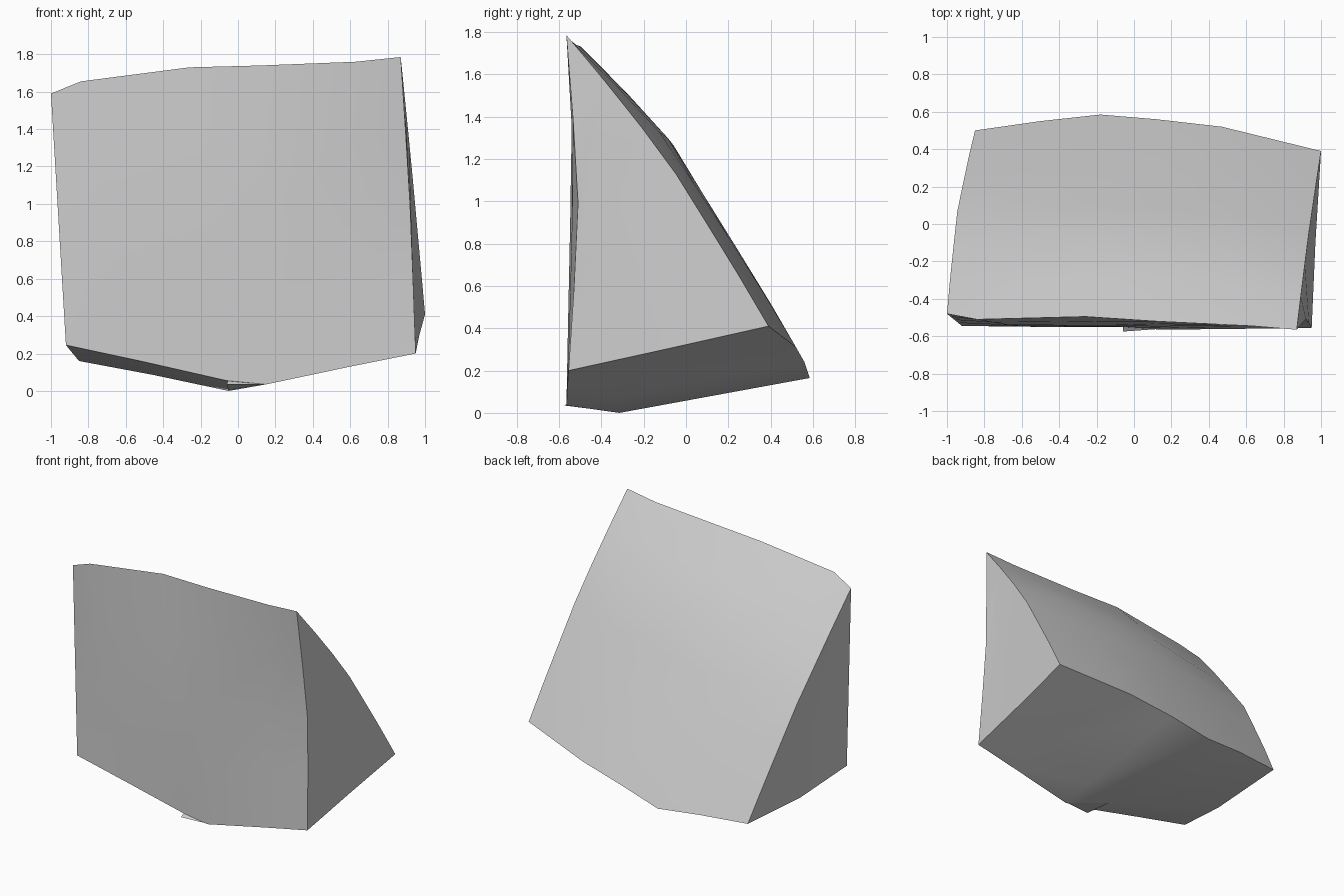
import bpy
import bmesh
import math
from mathutils import Vector

# Remove only the default cube
default_cube = bpy.data.objects.get("Cube")
if default_cube:
    bpy.data.objects.remove(default_cube, do_unlink=True)


def make_material(name, colour):
    """One plain material, the same in viewport and render."""
    material = bpy.data.materials.new(name)
    material.use_nodes = True
    material.diffuse_color = colour
    shader = material.node_tree.nodes["Principled BSDF"]
    shader.inputs["Base Color"].default_value = colour
    return material


def span(start, end, steps, bow, peak):
    """Points strictly between two ends, pushed out by a vector into
    a softened ridge that is highest at the peak fraction."""
    inner = []
    for i in range(1, steps):
        t = i / steps
        height = min(t / peak, (1 - t) / (1 - peak)) ** .8
        inner.append(start.lerp(end, t) + bow * height)
    return inner


def finish_object(name, bm, material):
    """Turn a bmesh into a smooth-shaded object with crisp edges."""
    bmesh.ops.recalc_face_normals(bm, faces=bm.faces[:])
    mesh = bpy.data.meshes.new(name)
    bm.to_mesh(mesh)
    bm.free()
    mesh.materials.append(material)
    rock = bpy.data.objects.new(name, mesh)
    bpy.context.collection.objects.link(rock)
    bpy.ops.object.select_all(action="DESELECT")
    rock.select_set(True)
    bpy.context.view_layer.objects.active = rock
    bpy.ops.object.shade_smooth_by_angle(angle=math.radians(30))
    return rock


stone_grey = make_material("stone grey", (0.6, 0.6, 0.6, 1.0))

# The long edges of the wedge, each running from -x to +x
ridge = [(-1, -.48, 1.59), (-.84, -.51, 1.655), (-.26, -.495, 1.73),
         (.12, -.52, 1.74), (.63, -.545, 1.76), (.87, -.565, 1.785)]
back_edge = [(-.85, .5, .2), (-.5, .55, .19), (-.18, .585, .165),
             (.12, .56, .24), (.47, .52, .31), (1, .39, .41)]
keel = [(-.85, -.1, .16), (-.45, -.25, .085), (-.05, -.315, 0),
        (.15, -.3, .08), (.6, -.2, .2), (.97, -.1, .3)]
front_edge = [(-.92, -.545, .245), (-.5, -.55, .155), (-.06, -.55, .055),
              (.15, -.565, .035), (.6, -.56, .13), (.95, -.555, .2)]

# How far the slope and the front swell at each station, and where
slope_swell = [.07, .08, .095, .095, .085, .055]
slope_peak = [.5, .4, .33, .33, .35, .45]
front_swell = [0, .01, .02, .005, -.015, -.05]
front_peak = .5
slope_direction = Vector((0, .8, .6))
front_direction = Vector((0, -1, 0))
slope_steps = 6
front_steps = 4

# Wedge: rings of points around the x axis, joined side by side
wedge = bmesh.new()
rings = []
for station, corners in enumerate(zip(ridge, back_edge, keel, front_edge)):
    top, back, low, front = [Vector(corner) for corner in corners]
    slope_bow = slope_direction * slope_swell[station]
    front_bow = front_direction * front_swell[station]
    if station == 0:
        slope_bow.x = -.02
    if station == len(ridge) - 1:
        front_bow.x = .01
    ring = [top]
    ring += span(top, back, slope_steps, slope_bow, slope_peak[station])
    ring += [back, low, front]
    ring += span(front, top, front_steps, front_bow, front_peak)
    rings.append([wedge.verts.new(point) for point in ring])

for ring, following in zip(rings, rings[1:]):
    count = len(ring)
    for i in range(count):
        j = (i + 1) % count
        wedge.faces.new((ring[i], ring[j], following[j], following[i]))

# End faces of the wedge
end_caps = [wedge.faces.new(rings[0]), wedge.faces.new(rings[-1])]
bmesh.ops.triangulate(wedge, faces=end_caps)
finish_object("rock_wedge", wedge, stone_grey)

# Small chipped lip under the front face
lip = bmesh.new()
for point in [(-.06, -.575, .035), (-.055, -.545, .055), (.15, -.56, .036),
              (-.05, -.315, .002)]:
    lip.verts.new(point)
bmesh.ops.convex_hull(lip, input=lip.verts[:])
finish_object("chipped_lip", lip, stone_grey)
